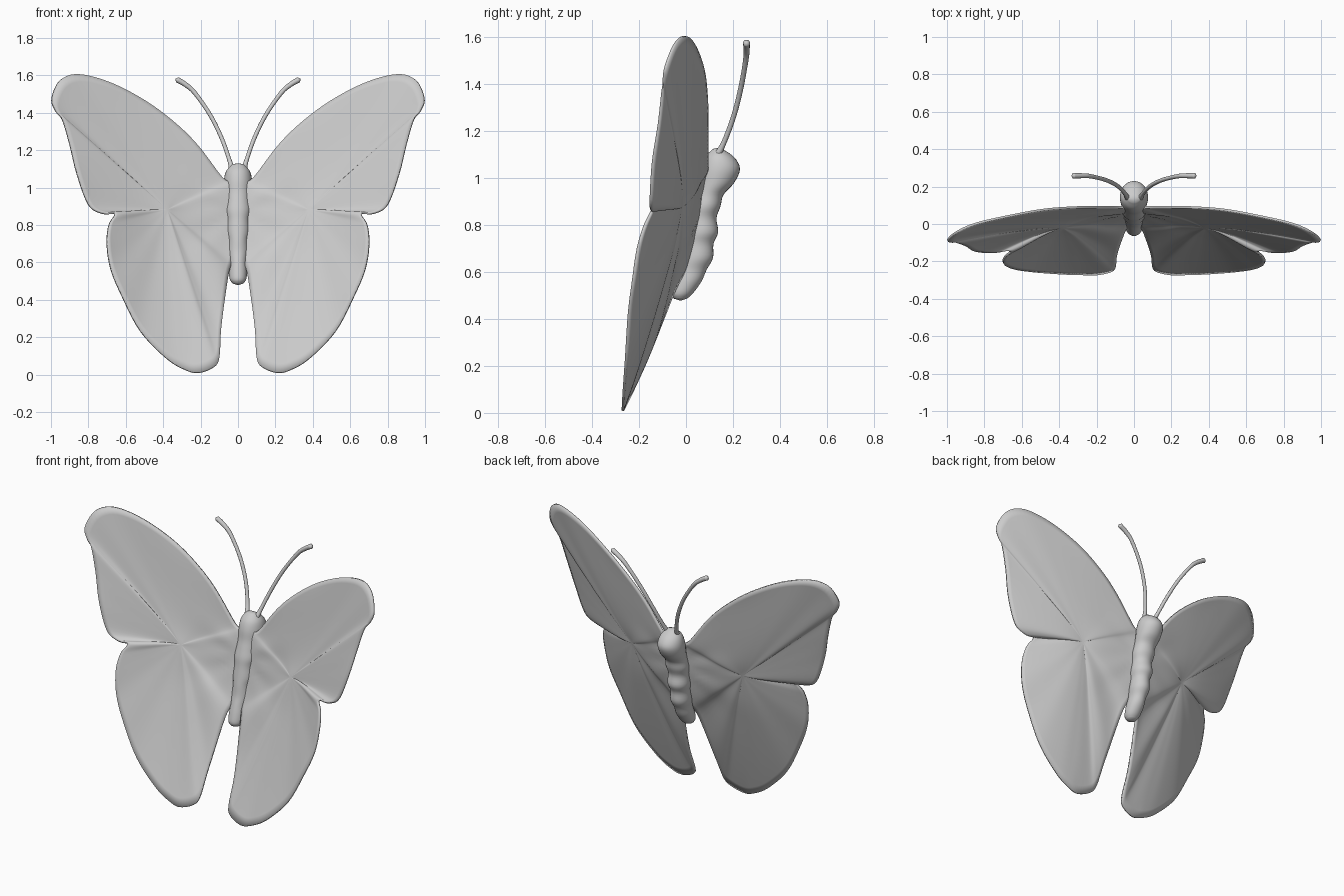
import bpy, bmesh, math
from mathutils import Vector

if "Cube" in bpy.data.objects:
    bpy.data.objects.remove(bpy.data.objects["Cube"])


def spline(pts, steps, closed=False):
    """Catmull-Rom smoothing of a few control points."""
    pts = [Vector(p) for p in pts]
    n, out = len(pts), []
    for i in range(n if closed else n - 1):
        if closed:
            a, b, c, d = (pts[(i + k) % n] for k in (-1, 0, 1, 2))
        else:
            a, b, c, d = (pts[min(max(i + k, 0), n - 1)] for k in (-1, 0, 1, 2))
        for s in range(steps):
            t = s / steps
            out.append(0.5 * (2 * b + (c - a) * t + (2 * a - 5 * b + 4 * c - d) * t * t
                              + (3 * b - a - 3 * c + d) * t ** 3))
    return out if closed else out + [pts[-1]]


def finish(name, bm, mirror=False, thickness=0):
    bmesh.ops.recalc_face_normals(bm, faces=bm.faces)
    for f in bm.faces:
        f.smooth = True
    me = bpy.data.meshes.new(name)
    bm.to_mesh(me)
    bm.free()
    ob = bpy.data.objects.new(name, me)
    bpy.context.collection.objects.link(ob)
    if thickness:
        mod = ob.modifiers.new("thickness", "SOLIDIFY")
        mod.thickness, mod.offset = thickness, 0
    if mirror:
        ob.modifiers.new("mirror", "MIRROR").use_mirror_merge = False
    return ob


def bridge(bm, a, b):
    n = len(a)
    for i in range(n):
        bm.faces.new((a[i], a[(i + 1) % n], b[(i + 1) % n], b[i]))


def fan(bm, ring, tip):
    for i in range(len(ring)):
        bm.faces.new((ring[i], ring[(i + 1) % len(ring)], tip))


# Wings: curved outline, filled with rings that shrink to a centre
outline = [
    (.085, .09, 1.055), (.21, .09, 1.22), (.33, .088, 1.34), (.49, .075, 1.46),
    (.68, .04, 1.56), (.85, .0, 1.605), (.95, -.045, 1.575), (.995, -.085, 1.48),
    (.98, -.095, 1.42), (.94, -.1, 1.365), (.90, -.115, 1.23), (.86, -.14, 1.07),
    (.80, -.15, .91), (.73, -.15, .865), (.66, -.145, .86), (.69, -.175, .80),
    (.70, -.205, .70), (.68, -.225, .565), (.62, -.243, .42), (.52, -.255, .23),
    (.38, -.265, .085), (.28, -.268, .025), (.21, -.27, .01), (.13, -.255, .04),
    (.10, -.23, .09), (.09, -.16, .245), (.055, -.05, .52), (.03, .0, .62),
    (.02, .05, .80), (.02, .085, 1.0)]
edge = spline(outline, 5, closed=True)
centre = Vector((.38, -.015, .88))
RINGS = 18
bm = bmesh.new()
rings = []
for r in range(RINGS):
    k = 1 - r / RINGS
    rings.append([bm.verts.new(centre.lerp(p, k)) for p in edge])
tip = bm.verts.new(centre)
for a, b in zip(rings, rings[1:]):
    bridge(bm, a, b)
fan(bm, rings[-1], tip)
inner = [v for ring in rings[1:] for v in ring] + [tip]
for _ in range(80):
    bmesh.ops.smooth_vert(bm, verts=inner, factor=.5, use_axis_x=False,
                          use_axis_y=True, use_axis_z=False)
# Gentle doming, and soft folds spreading from the wing root
for r, ring in enumerate(rings):
    k = 1 - r / RINGS
    for v in ring:
        dx, dz = v.co.x, v.co.z - .88
        fold = math.sin(9 * math.atan2(dz, dx + .02)) * math.exp(-math.hypot(dx, dz) / .16)
        v.co.y += (1 - k * k) * (.015 + .012 * fold)
tip.co.y += .015
finish("wings", bm, mirror=True, thickness=.012)

# Body: head, thorax and segmented abdomen lofted from (z, y front, y back, half width)
stations = [
    (1.125, .115, .155, .03), (1.09, .08, .205, .062), (1.04, .06, .23, .075),
    (.98, .05, .205, .072), (.93, .035, .16, .065), (.88, .02, .147, .069),
    (.83, .012, .13, .06), (.77, .0, .137, .065), (.72, -.01, .117, .055),
    (.66, -.02, .115, .058), (.61, -.037, .088, .049), (.56, -.053, .066, .05),
    (.51, -.064, .03, .044), (.487, -.052, .005, .029)]
SIDES = 28
bm = bmesh.new()
rings = []
for z, lo, hi, w in (tuple(a) + tuple(b) for a, b in zip(
        spline([(s[0], s[1]) for s in stations], 4),
        spline([(s[2], s[3]) for s in stations], 4))
        for a, b in [((a[0], a[1]), (b[0], b[1]))]):
    rings.append([bm.verts.new((w * math.cos(t), (lo + hi) / 2 + (hi - lo) / 2 * math.sin(t), z))
                  for t in (2 * math.pi * i / SIDES for i in range(SIDES))])
for a, b in zip(rings, rings[1:]):
    bridge(bm, a, b)
fan(bm, rings[0], bm.verts.new((0, .135, 1.13)))
fan(bm, rings[-1], bm.verts.new((0, -.024, .478)))
finish("body", bm)

# Antennae: swept tubes with slightly thickened tips
path = spline([(.03, .13, 1.09), (.05, .165, 1.16), (.09, .205, 1.27), (.15, .235, 1.39),
               (.23, .255, 1.505), (.28, .258, 1.55), (.325, .258, 1.577)], 5)
bm = bmesh.new()
rings = []
for i, p in enumerate(path):
    d = (path[min(i + 1, len(path) - 1)] - path[max(i - 1, 0)]).normalized()
    u = d.cross(Vector((0, 1, 0))).normalized()
    w = d.cross(u)
    t = i / (len(path) - 1)
    rad = .011 + .004 * max(0, t - .6) / .4 + .006 * max(0, .15 - t) / .15
    rings.append([bm.verts.new(p + rad * (u * math.cos(a) + w * math.sin(a)))
                  for a in (2 * math.pi * j / 12 for j in range(12))])
for a, b in zip(rings, rings[1:]):
    bridge(bm, a, b)
fan(bm, rings[0], bm.verts.new(path[0]))
fan(bm, rings[-1], bm.verts.new(path[-1] + d * .01))
finish("antennae", bm, mirror=True)
